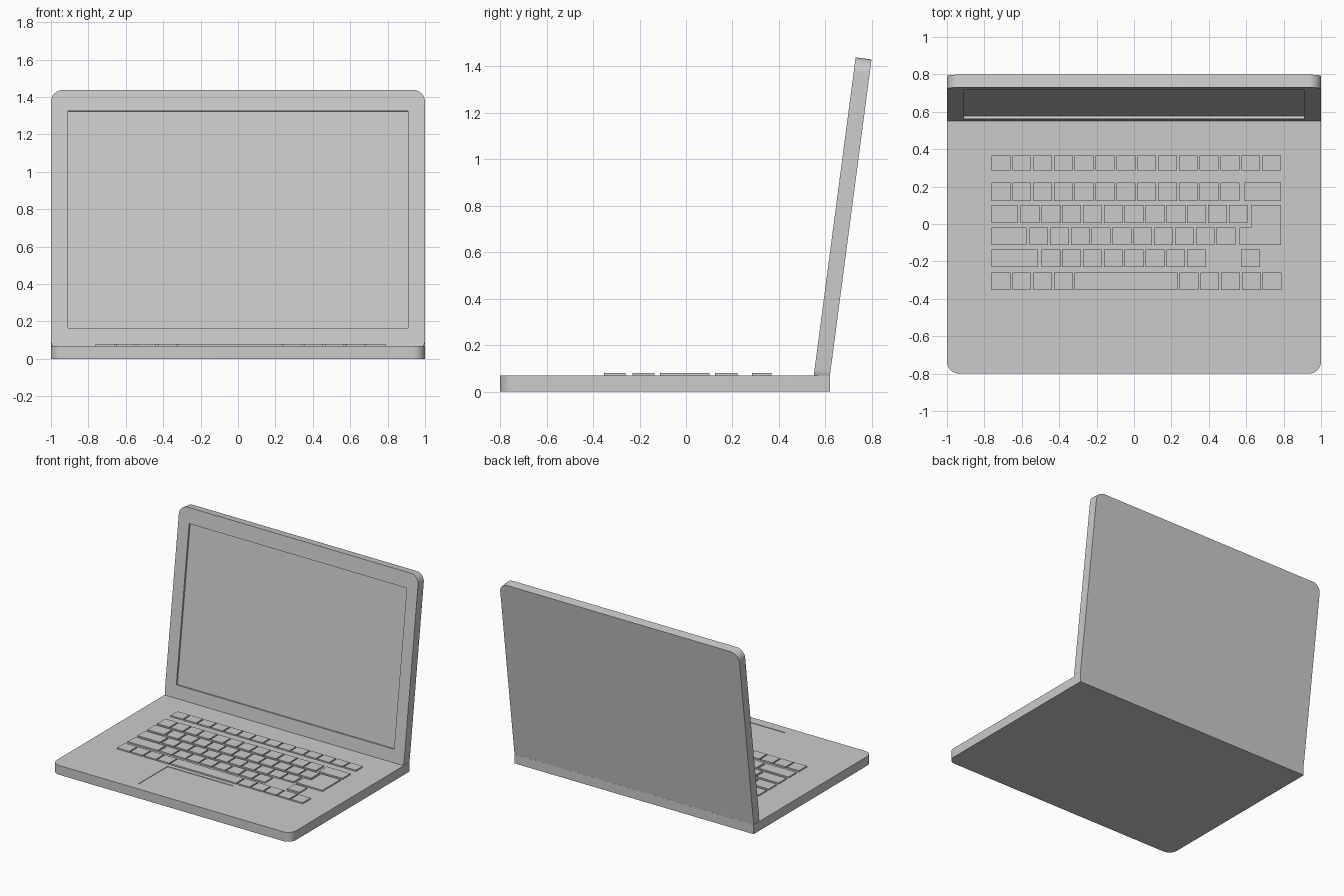
import bpy, bmesh, math

if "Cube" in bpy.data.objects:
    bpy.data.objects.remove(bpy.data.objects["Cube"])

DECK = 0.07                      # height of the base's top surface
TILT = math.radians(82.5)        # lid angle, leaning back 7.5 degrees
HINGE = (0, 0.55, DECK)


def add_prism(bm, pts, z0, z1):
    """Extrude a counter-clockwise outline from z0 to z1."""
    face = bm.faces.new([bm.verts.new((x, y, z0)) for x, y in pts])
    new = bmesh.ops.extrude_face_region(bm, geom=[face], use_keep_orig=True)["geom"]
    for v in new:
        if isinstance(v, bmesh.types.BMVert):
            v.co.z = z1


def finish(name, bm):
    bmesh.ops.recalc_face_normals(bm, faces=bm.faces[:])
    mesh = bpy.data.meshes.new(name)
    bm.to_mesh(mesh)
    bm.free()
    obj = bpy.data.objects.new(name, mesh)
    bpy.context.collection.objects.link(obj)
    return obj


def rect(x0, x1, y0, y1):
    return [(x0, y0), (x1, y0), (x1, y1), (x0, y1)]


def rounded(x0, x1, y0, y1, r_low, r_high, n=8):
    """Rectangle with separate radii for the low-y and high-y corners."""
    pts = []
    for i, (cx, cy, sx, sy, r) in enumerate([(x0, y0, 1, 1, r_low), (x1, y0, -1, 1, r_low),
                                             (x1, y1, -1, -1, r_high), (x0, y1, 1, -1, r_high)]):
        if r == 0:
            pts.append((cx, cy))
            continue
        for k in range(n + 1):
            a = math.pi + (i + k / n) * math.pi / 2
            pts.append((cx + sx * r + r * math.cos(a), cy + sy * r + r * math.sin(a)))
    return pts


def slab(name, pts, z0, z1):
    bm = bmesh.new()
    add_prism(bm, pts, z0, z1)
    return finish(name, bm)


def place_on_lid(obj):
    obj.location = HINGE
    obj.rotation_euler = (TILT, 0, 0)


def carve(obj, cutter):
    """Cut a recess, then remove the cutter."""
    cutter.hide_render = True
    mod = obj.modifiers.new("recess", 'BOOLEAN')
    mod.operation, mod.solver, mod.object = 'DIFFERENCE', 'EXACT', cutter
    select(obj)
    bpy.ops.object.modifier_apply(modifier=mod.name)
    bpy.data.objects.remove(cutter)


def select(obj):
    bpy.ops.object.select_all(action='DESELECT')
    obj.select_set(True)
    bpy.context.view_layer.objects.active = obj


# Base: rounded front corners, square at the hinge, shallow touchpad recess
base = slab("base", rounded(-1, 1, -0.8, 0.62, 0.065, 0), 0, DECK)
carve(base, slab("touchpad_cutter", rect(-0.32, 0.23, -0.73, -0.385), DECK - 0.004, DECK + 0.05))

# Lid: rounded panel sunk slightly into the base, with a recessed screen
lid = slab("lid", rounded(-1, 1, -0.035, 1.38, 0.065, 0.065), -0.069, 0)
place_on_lid(lid)
screen_cutter = slab("screen_cutter", rect(-0.91, 0.91, 0.096, 1.266), -0.014, 0.05)
place_on_lid(screen_cutter)
carve(lid, screen_cutter)

for part in (base, lid):
    select(part)
    bpy.ops.object.shade_smooth_by_angle(angle=math.radians(30))

# Keyboard rows: (y0, y1, wide keys as x ranges, start of regular keys, count)
PITCH, KEY, LEFT, RIGHT = 0.1113, 0.101, -0.762, 0.785
rows = [
    (0.285, 0.367, [], LEFT, 14),
    (0.124, 0.221, [(0.59, RIGHT)], LEFT, 12),
    (0.005, 0.102, [(LEFT, -0.623)], -0.606, 11),
    (-0.112, -0.018, [(LEFT, -0.576)], -0.56, 10),
    (-0.23, -0.136, [(LEFT, -0.512), (0.572, 0.673)], -0.495, 8),
    (-0.354, -0.26, [(-0.318, 0.232)], LEFT, 4),
    (-0.354, -0.26, [], 0.243, 5),
]
bm = bmesh.new()
for y0, y1, wide, start, count in rows:
    spans = wide + [(start + i * PITCH, start + i * PITCH + KEY) for i in range(count)]
    for x0, x1 in spans:
        add_prism(bm, rect(x0, x1, y0, y1), DECK - 0.005, DECK + 0.01)
# L-shaped enter key
add_prism(bm, [(0.565, -0.112), (RIGHT, -0.112), (RIGHT, 0.102), (0.625, 0.102),
               (0.625, -0.018), (0.565, -0.018)], DECK - 0.005, DECK + 0.01)
finish("keyboard_keys", bm)
